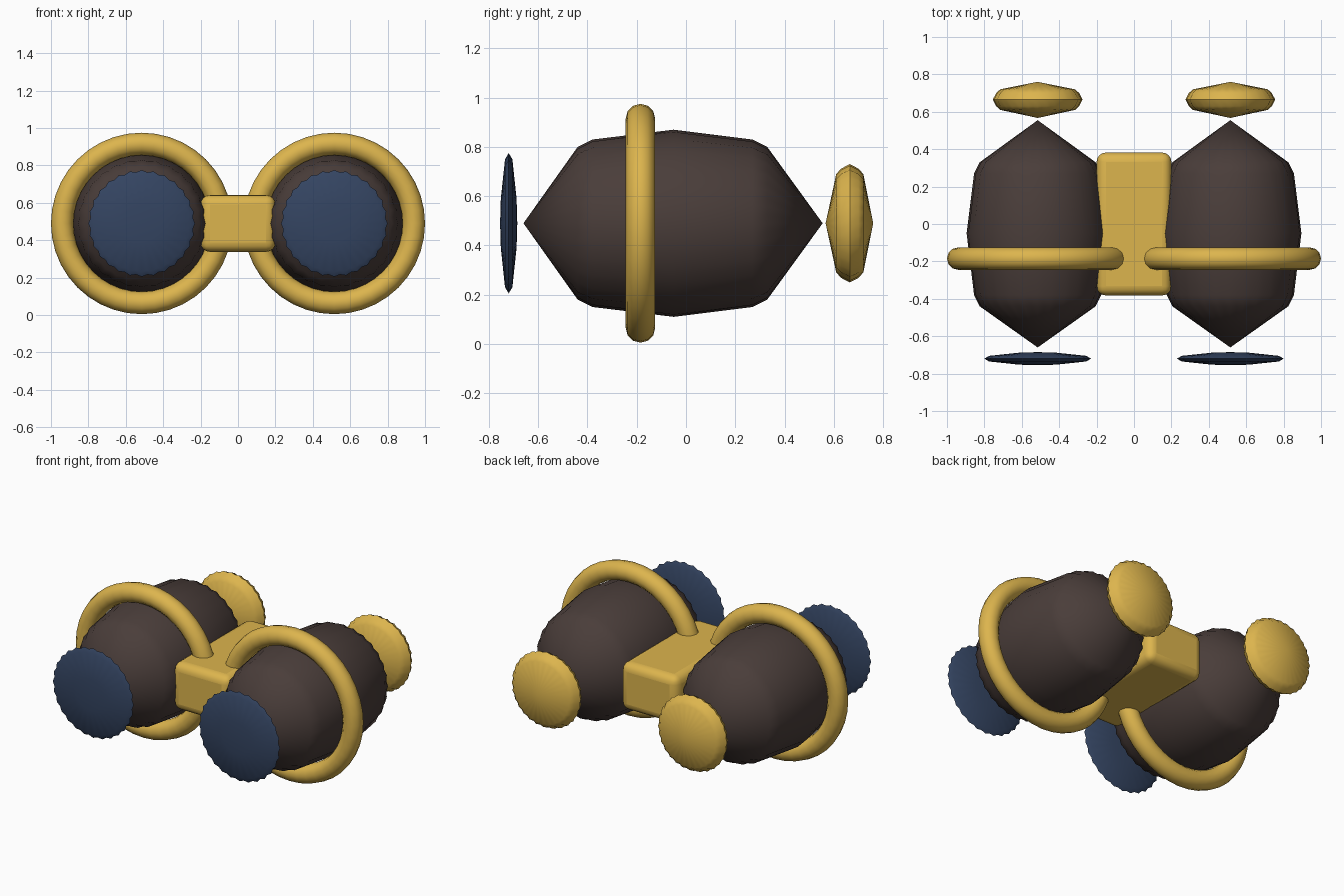
import bpy, bmesh, math

if "Cube" in bpy.data.objects:
    bpy.data.objects.remove(bpy.data.objects["Cube"])

CX, CZ = 0.515, 0.49   # barrel axis (mirrored in x)
FLUTES = 28


def material(name, rgb):
    m = bpy.data.materials.new(name)
    m.diffuse_color = (*rgb, 1)
    m.use_nodes = True
    m.node_tree.nodes["Principled BSDF"].inputs["Base Color"].default_value = m.diffuse_color
    return m


GOLD = material("gold", (0.72, 0.46, 0.075))
BROWN = material("dark_brown", (0.068, 0.047, 0.042))
BLUE = material("navy", (0.034, 0.058, 0.12))


def finish(obj, mat, angle):
    obj.data.materials.append(mat)
    bpy.ops.object.select_all(action='DESELECT')
    obj.select_set(True)
    bpy.context.view_layer.objects.active = obj
    bpy.ops.object.shade_smooth_by_angle(angle=math.radians(angle))


def lathe(name, x, profile, mat, angle=40):
    """Spin (y, radius, flute depth) rings around the y axis; radius 0 is a tip."""
    bm = bmesh.new()
    n = FLUTES * 2
    rings = []
    for y, r, depth in profile:
        if r == 0:
            rings.append([bm.verts.new((0, y, 0))] * n)
            continue
        ring = []
        for i in range(n):
            a = 2 * math.pi * i / n
            rr = r - depth * (i % 2)
            ring.append(bm.verts.new((rr * math.cos(a), y, rr * math.sin(a))))
        rings.append(ring)
    for lo, hi in zip(rings, rings[1:]):
        for i in range(n):
            j = (i + 1) % n
            quad = (lo[i], lo[j], hi[j], hi[i])
            bm.faces.new(list(dict.fromkeys(quad)))
    bmesh.ops.recalc_face_normals(bm, faces=bm.faces)
    me = bpy.data.meshes.new(name)
    bm.to_mesh(me)
    bm.free()
    obj = bpy.data.objects.new(name, me)
    obj.location = (x, 0, CZ)
    bpy.context.collection.objects.link(obj)
    finish(obj, mat, angle)


for side, s in (("left", -1), ("right", 1)):
    x = s * CX
    # Barrel with pointed ends
    lathe("barrel_" + side, x, [
        (-0.66, 0, 0), (-0.44, 0.31, 0.010), (-0.38, 0.34, 0.008),
        (-0.05, 0.38, 0.002), (0.27, 0.34, 0.008), (0.33, 0.31, 0.010),
        (0.555, 0, 0)], BROWN)
    # Front lens disc
    lathe("lens_" + side, x, [
        (-0.755, 0, 0), (-0.752, 0.10, 0), (-0.735, 0.26, 0.008),
        (-0.72, 0.285, 0.010), (-0.705, 0.26, 0.008),
        (-0.688, 0.10, 0), (-0.685, 0, 0)], BLUE)
    # Rear eyepiece
    lathe("eyepiece_" + side, x, [
        (0.567, 0, 0), (0.61, 0.20, 0.008), (0.63, 0.222, 0.008),
        (0.665, 0.24, 0.006), (0.70, 0.222, 0.008), (0.72, 0.20, 0.008),
        (0.76, 0, 0)], GOLD)
    # Ring around the barrel
    bpy.ops.mesh.primitive_torus_add(
        major_radius=0.425, minor_radius=0.06, major_segments=40, minor_segments=12,
        location=(x, -0.185, CZ), rotation=(math.pi / 2, 0, 0))
    ring = bpy.context.object
    ring.name = "ring_" + side
    finish(ring, GOLD, 50)

# Bridge block between the barrels
bpy.ops.mesh.primitive_cube_add(size=1, location=(0, 0, CZ))
bridge = bpy.context.object
bridge.name = "bridge"
for v in bridge.data.vertices:
    v.co.x *= 0.40
    v.co.y *= 0.764
    v.co.z *= 0.304
bevel = bridge.modifiers.new("bevel", 'BEVEL')
bevel.width = 0.05
bevel.segments = 4
finish(bridge, GOLD, 40)
